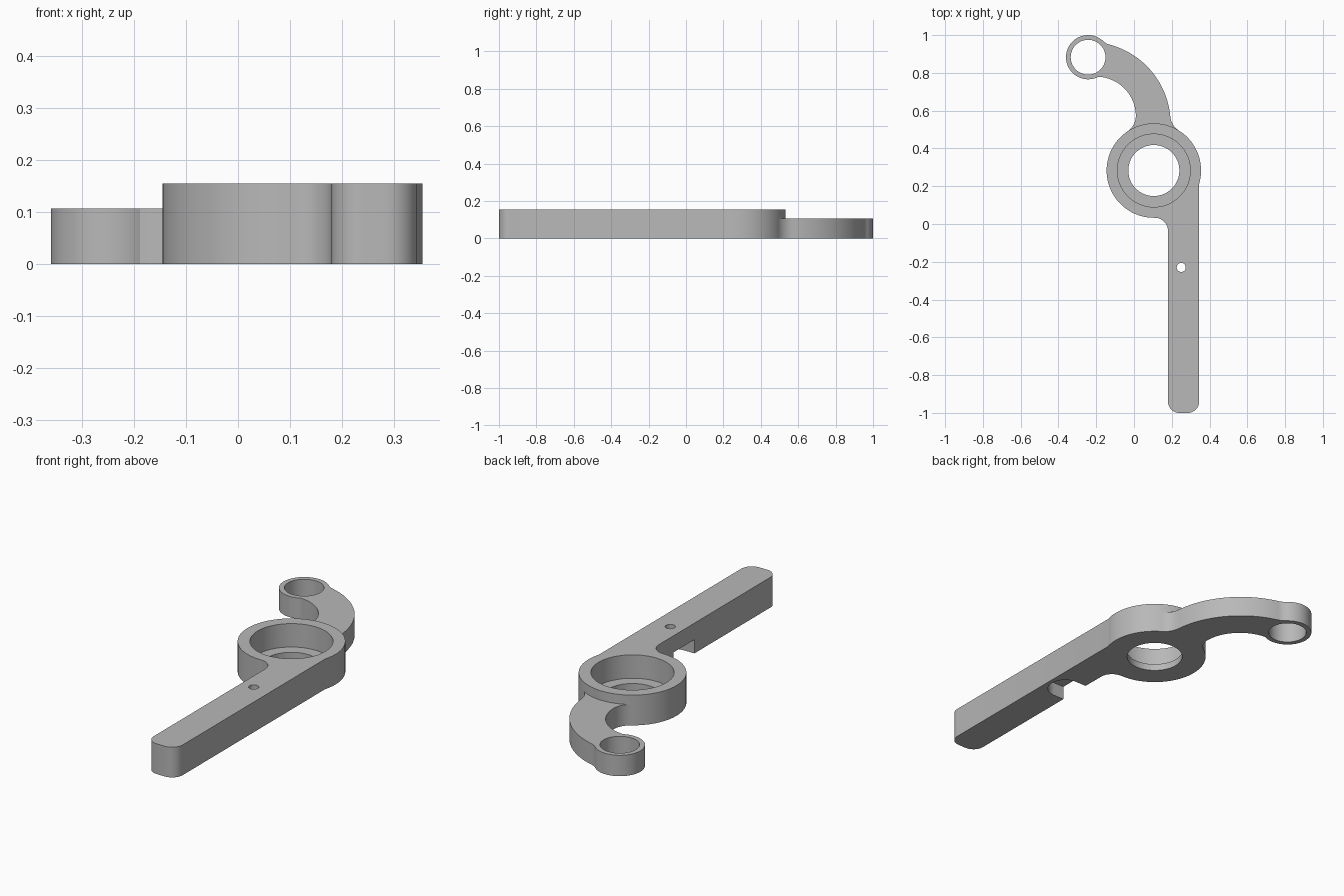
import bpy
import bmesh
from math import sin, cos, radians, atan2, tau
from mathutils import Vector

if "Cube" in bpy.data.objects:
    bpy.data.objects.remove(bpy.data.objects["Cube"])

grey = bpy.data.materials.new("plain grey")
grey.use_nodes = True
grey.diffuse_color = (0.48, 0.48, 0.48, 1)
grey.node_tree.nodes["Principled BSDF"].inputs["Base Color"].default_value = grey.diffuse_color


def angle(a, b):
    d = Vector(b) - Vector(a)
    return atan2(d.y, d.x)


def arc(c, r, a0, a1, n=24):
    """Points on a circle, from angle a0 to a1 in radians."""
    return [(c[0] + r * cos(a0 + (a1 - a0) * i / n),
             c[1] + r * sin(a0 + (a1 - a0) * i / n)) for i in range(n + 1)]


def short_arc(c, r, a0, a1, n=12):
    """The shorter way round between two angles."""
    return arc(c, r, a0, a0 + (a1 - a0 + tau / 2) % tau - tau / 2, n)


def circle(c, r, n=96):
    return arc(c, r, 0, tau, n)[:-1]


def meet(c1, d1, c2, d2):
    """Point at distance d1 from c1 and d2 from c2, right of the line c1-c2."""
    a, b = Vector(c1), Vector(c2)
    d = (b - a).length
    u = (b - a) / d
    k = (d1 * d1 - d2 * d2 + d * d) / (2 * d)
    return a + u * k + Vector((u.y, -u.x)) * (d1 * d1 - k * k) ** 0.5


def prism(name, outline, z0, z1):
    bm = bmesh.new()
    face = bm.faces.new([bm.verts.new((x, y, z0)) for x, y in outline])
    top = bmesh.ops.extrude_face_region(bm, geom=[face])["geom"]
    bmesh.ops.translate(bm, vec=(0, 0, z1 - z0),
                        verts=[v for v in top if isinstance(v, bmesh.types.BMVert)])
    bmesh.ops.recalc_face_normals(bm, faces=bm.faces)
    mesh = bpy.data.meshes.new(name)
    bm.to_mesh(mesh)
    bm.free()
    mesh.materials.append(grey)
    obj = bpy.data.objects.new(name, mesh)
    bpy.context.collection.objects.link(obj)
    return obj


def combine(target, other, operation):
    bpy.context.view_layer.objects.active = target
    mod = target.modifiers.new(operation.lower(), "BOOLEAN")
    mod.operation, mod.solver, mod.object = operation, "EXACT", other
    bpy.ops.object.modifier_apply(modifier=mod.name)
    bpy.data.objects.remove(other)


HUB, HUB_R = (0.105, 0.283), 0.25
RING, RING_R = (-0.243, 0.883), 0.117
OUTER, OUTER_R = (-0.24, 0.53), 0.434
INNER, INNER_R = (-0.2, 0.57), 0.21
LEFT, RIGHT, TOP, HOOK_TOP = 0.18, 0.345, 0.155, 0.107
PIN = (0.25, -0.23)

# Hub and straight handle in one outline
r, corner = 0.07, 0.06
blend = (LEFT - r, HUB[1] - ((HUB_R + r) ** 2 - (LEFT - r - HUB[0]) ** 2) ** 0.5)
a_join = angle(HUB, blend)
outline = arc(HUB, HUB_R, radians(-16.3), a_join + tau, 90)
outline += arc(blend, r, a_join + tau / 2, 0, 14)
outline += arc((LEFT + corner, corner - 1), corner, tau / 2, tau * 0.75, 10)
outline += arc((RIGHT - corner, corner - 1), corner, tau * 0.75, tau, 10)
lever = prism("lever", outline, 0, TOP)

# Curved hook arm, blended into the hub and the end ring
r, ring_r = 0.1, 0.08
f1 = meet(HUB, HUB_R + r, OUTER, OUTER_R + r)
f2 = meet(OUTER, OUTER_R + ring_r, RING, RING_R + ring_r)
f3 = meet(HUB, HUB_R + r, INNER, INNER_R - r)
outline = [HUB]
outline += short_arc(f1, r, angle(f1, HUB), angle(f1, OUTER))
outline += arc(OUTER, OUTER_R, angle(OUTER, f1), angle(OUTER, f2), 30)[1:-1]
outline += short_arc(f2, ring_r, angle(f2, OUTER), angle(f2, RING))
outline += [RING]
outline += arc(INNER, INNER_R, radians(100), angle(INNER, f3), 24)[:-1]
outline += short_arc(f3, r, angle(INNER, f3), angle(f3, HUB))
hook = prism("hook_arm", outline, 0, HOOK_TOP)
combine(hook, prism("end_ring", circle(RING, RING_R), 0, HOOK_TOP), "UNION")
combine(lever, hook, "UNION")

# Holes, stepped bore and the side pocket under the pin hole
pocket = arc((0.24, PIN[1] - 0.01), 0.085, -tau / 4, tau / 4, 20)
pocket += [(0.1, pocket[-1][1]), (0.1, pocket[0][1])]
for name, shape, z0, z1 in (
        ("ring_hole", circle(RING, 0.092), -0.1, 0.3),
        ("hub_hole", circle(HUB, 0.135), -0.1, 0.3),
        ("hub_counterbore", circle(HUB, 0.193), 0.035, 0.3),
        ("pin_hole", circle(PIN, 0.024, 32), -0.1, 0.3),
        ("pin_pocket", pocket, -0.1, 0.07)):
    combine(lever, prism(name, shape, z0, z1), "DIFFERENCE")

bpy.ops.object.select_all(action="DESELECT")
lever.select_set(True)
bpy.context.view_layer.objects.active = lever
bpy.ops.object.shade_smooth_by_angle(angle=radians(30))
